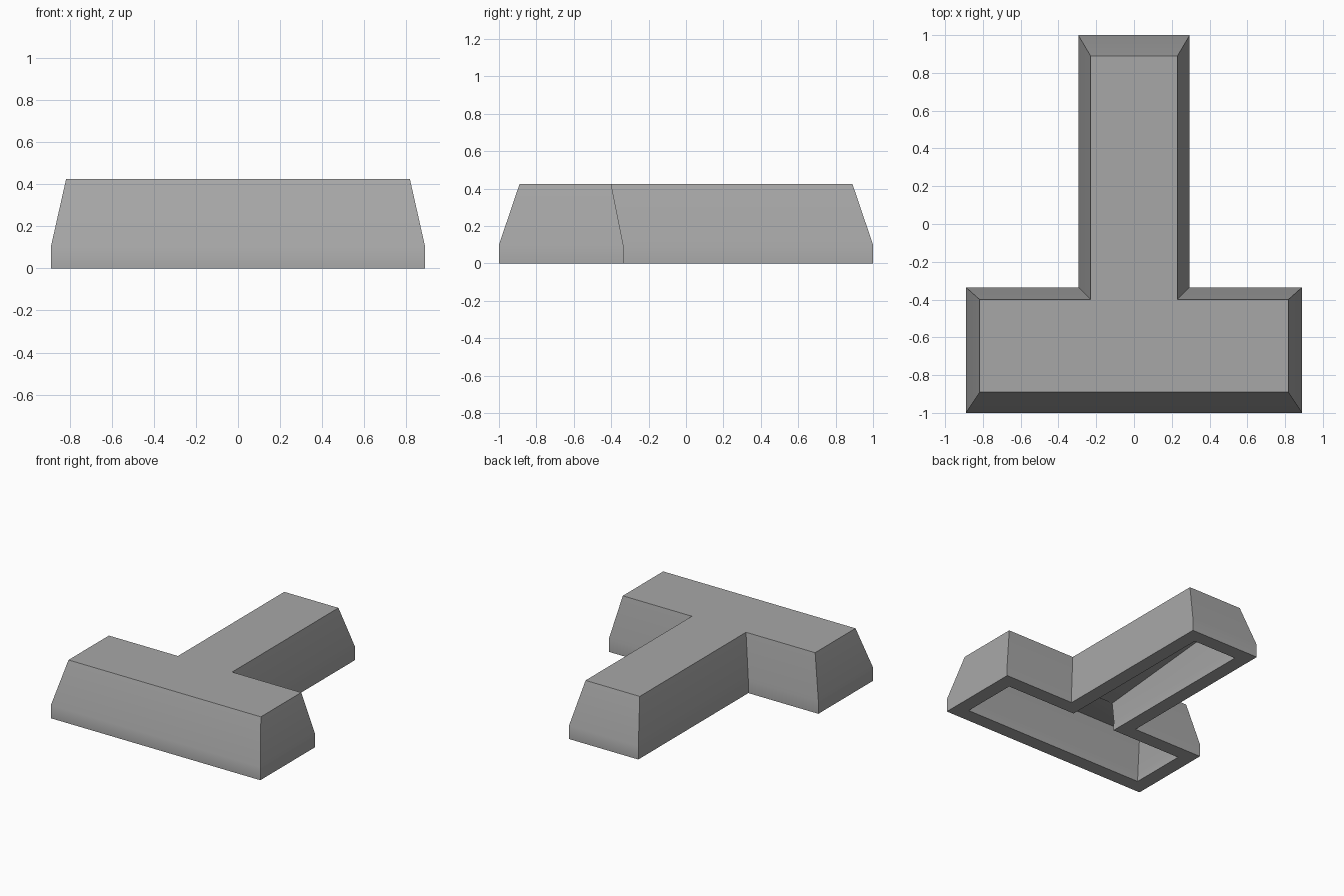
import bpy
import bmesh
import math

cube = bpy.data.objects.get("Cube")
if cube:
    bpy.data.objects.remove(cube, do_unlink=True)

grey = bpy.data.materials.new("mid_grey")
grey.use_nodes = True
colour = (0.39, 0.39, 0.39, 1)
grey.diffuse_color = colour
grey.node_tree.nodes["Principled BSDF"].inputs["Base Color"].default_value = colour


def tee(bm, z, bar, stem, front, notch, back):
    """Ring of vertices in a T outline, mirrored about x = 0."""
    half = [(bar, front), (bar, notch), (stem, notch), (stem, back)]
    points = half + [(-x, y) for x, y in reversed(half)]
    return [bm.verts.new((x, y, z)) for x, y in points]


bm = bmesh.new()
# Outer skin: straight base band, then walls sloping in to the flat top
rings = [
    tee(bm, 0.0, 0.89, 0.295, -1.0, -0.335, 1.0),
    tee(bm, 0.1, 0.89, 0.295, -1.0, -0.335, 1.0),
    tee(bm, 0.425, 0.817, 0.23, -0.89, -0.4, 0.89),
]
for low, high in zip(rings, rings[1:]):
    for i in range(len(low)):
        j = (i + 1) % len(low)
        bm.faces.new((low[i], low[j], high[j], high[i]))
# Flat top in two convex pieces: crossbar and stem
top = rings[-1]
bm.faces.new(top[:3] + top[5:])
bm.faces.new(top[2:6])
bmesh.ops.recalc_face_normals(bm, faces=bm.faces)

mesh = bpy.data.meshes.new("tee_shell")
bm.to_mesh(mesh)
bm.free()
mesh.materials.append(grey)
shell = bpy.data.objects.new("tee_shell", mesh)
bpy.context.collection.objects.link(shell)

bpy.ops.object.select_all(action="DESELECT")
shell.select_set(True)
bpy.context.view_layer.objects.active = shell

# Wall thickness grows inward, leaving the underside open
wall = shell.modifiers.new("wall", "SOLIDIFY")
wall.thickness = 0.11
wall.offset = -1
wall.use_even_offset = True
bpy.ops.object.modifier_apply(modifier=wall.name)

# Soften only the shallow bend above the base
bpy.ops.object.shade_smooth_by_angle(angle=math.radians(30))
weighted = shell.modifiers.new("weighted_normals", "WEIGHTED_NORMAL")
weighted.keep_sharp = True
